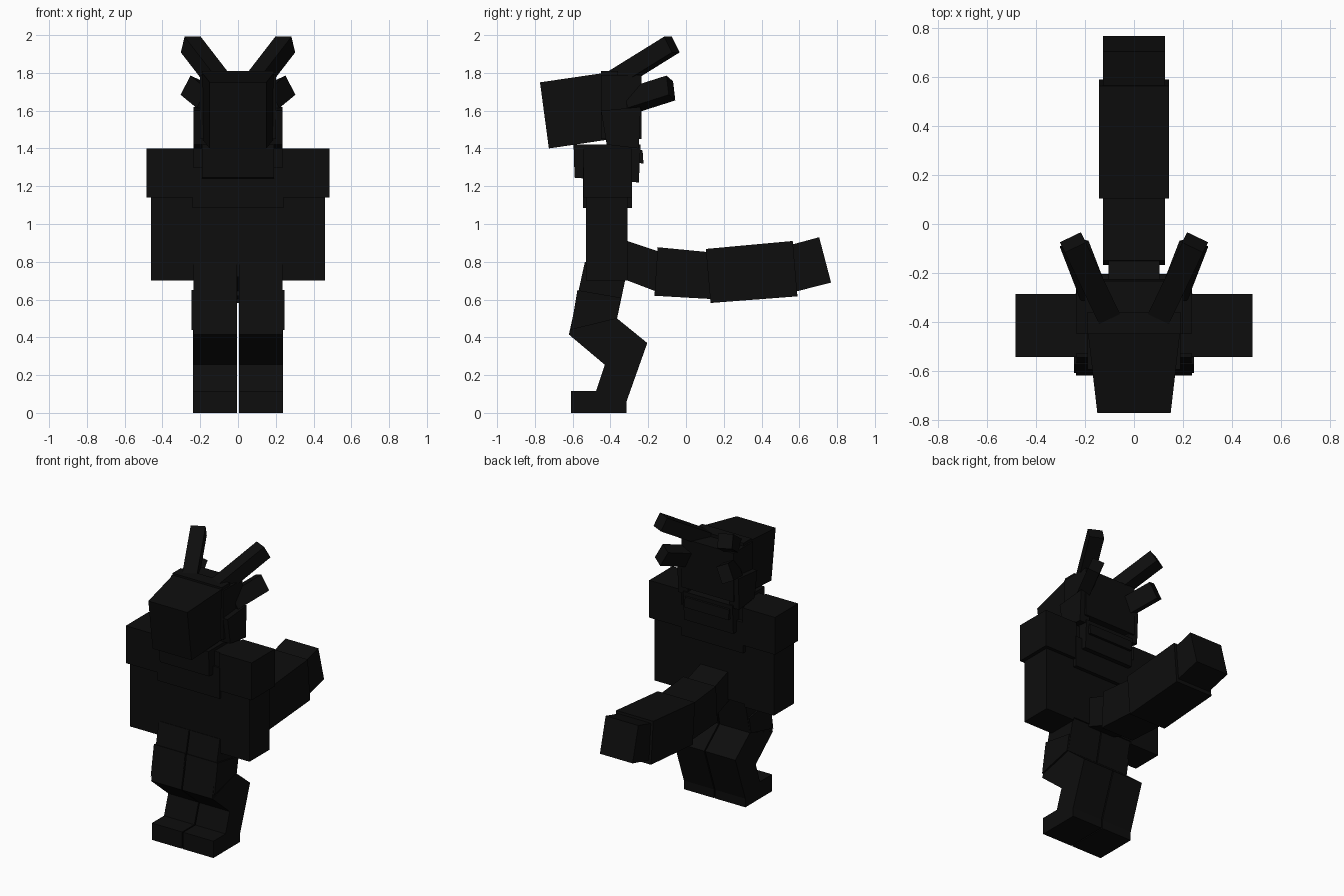
import bpy, bmesh
from mathutils import Vector, Matrix

cube = bpy.data.objects.get("Cube")
if cube:
    bpy.data.objects.remove(cube, do_unlink=True)

BLACK = (0.004, 0.004, 0.004, 1)
black = bpy.data.materials.new("matte_black")
black.use_nodes = True
black.diffuse_color = BLACK
black.node_tree.nodes["Principled BSDF"].inputs["Base Color"].default_value = BLACK


def finish(name, bm):
    bmesh.ops.recalc_face_normals(bm, faces=bm.faces)
    mesh = bpy.data.meshes.new(name)
    bm.to_mesh(mesh)
    bm.free()
    mesh.materials.append(black)
    obj = bpy.data.objects.new(name, mesh)
    bpy.context.collection.objects.link(obj)


def prism(name, profile, x0, x1):
    """Side profile of (y, z) points, extruded across x."""
    bm = bmesh.new()
    face = bm.faces.new([bm.verts.new((x0, y, z)) for y, z in profile])
    ext = bmesh.ops.extrude_face_region(bm, geom=[face])
    moved = [v for v in ext["geom"] if isinstance(v, bmesh.types.BMVert)]
    bmesh.ops.translate(bm, verts=moved, vec=(x1 - x0, 0, 0))
    finish(name, bm)


def block(name, x0, x1, y0, y1, z0, z1):
    prism(name, [(y0, z0), (y1, z0), (y1, z1), (y0, z1)], x0, x1)


def pair(name, make, *args):
    """Build a part on both sides, swapping the sign of its x extent."""
    for side, s in (("left", 1), ("right", -1)):
        make(f"{side}_{name}", *args, s)


def side_block(name, x0, x1, y0, y1, z0, z1, s):
    block(name, s * x0, s * x1, y0, y1, z0, z1)


def side_prism(name, profile, x0, x1, s):
    prism(name, profile, s * x0, s * x1)


def spike(name, base, tip, width, height, roll, s):
    """Square bar running from base to tip."""
    a, b = (Vector((p[0] * s, p[1], p[2])) for p in (base, tip))
    d = b - a
    rot = d.to_track_quat('Y', 'Z').to_matrix().to_4x4()
    bm = bmesh.new()
    bmesh.ops.create_cube(bm, size=1)
    scale = Matrix.Diagonal((width, d.length, height, 1))
    turn = Matrix.Rotation(roll * s, 4, 'Y')
    bm.transform(Matrix.Translation((a + b) / 2) @ rot @ turn @ scale)
    finish(name, bm)


# Torso, chest band and neck
block("torso", -.235, .235, -.53, -.31, .72, 1.4)
block("chest_band", -.24, .24, -.545, -.285, 1.085, 1.3)
prism("neck", [(-.59, 1.245), (-.25, 1.22), (-.24, 1.42), (-.595, 1.42)], -.19, .19)
prism("nape_ridge", [(-.4, 1.34), (-.225, 1.32), (-.23, 1.39), (-.4, 1.42)], -.17, .17)

# Head
block("skull", -.2, .2, -.45, -.235, 1.45, 1.79)
block("brow", -.19, .19, -.45, -.36, 1.7, 1.81)

# Snout narrows toward the nose
bm = bmesh.new()
rings = []
for y_top, z_top, y_low, z_low, half in ((-.773, 1.75, -.726, 1.4, .15),
                                         (-.43, 1.8, -.39, 1.45, .19)):
    rings.append([bm.verts.new(p) for p in (
        (-half, y_top, z_top), (half, y_top, z_top),
        (half, y_low, z_low), (-half, y_low, z_low))])
for ring in rings:
    bm.faces.new(ring)
for i in range(4):
    j = (i + 1) % 4
    bm.faces.new((rings[0][i], rings[0][j], rings[1][j], rings[1][i]))
finish("snout", bm)

# Horns, ears and cheeks
pair("horn", spike, (.08, -.43, 1.73), (.25, -.075, 1.95), .095, .095, 0)
pair("ear", spike, (.16, -.3, 1.65), (.245, -.08, 1.72), .08, .115, -.4)
pair("cheek", side_prism,
     [(-.45, 1.6), (-.42, 1.42), (-.25, 1.4), (-.24, 1.62)], .16, .235)

# Arms with shoulder guards
pair("arm", side_block, .235, .46, -.53, -.31, .7, 1.395)
pair("shoulder", side_block, .235, .485, -.543, -.287, 1.14, 1.4)

# Bent legs
thigh = [(-.535, .8), (-.31, .76), (-.365, .5), (-.48, .46), (-.62, .415)]
cuff = [(-.575, .65), (-.345, .61), (-.365, .5), (-.61, .44)]
shin = [(-.62, .415), (-.365, .5), (-.205, .37), (-.43, .255)]
ankle = [(-.43, .255), (-.205, .37), (-.315, .06), (-.485, .09)]
foot = [(-.61, 0), (-.315, 0), (-.315, .06), (-.35, .117), (-.61, .117)]
pair("thigh", side_prism, thigh, .004, .235)
pair("thigh_cuff", side_prism, cuff, .005, .246)
pair("shin", side_prism, shin, .004, .237)
pair("ankle", side_prism, ankle, .004, .237)
pair("foot", side_prism, foot, .004, .237)

# Segmented tail
prism("tail_root", [(-.4, .94), (-.13, .85), (-.15, .64), (-.4, .735)], -.105, .105)
prism("tail_base", [(-.15, .877), (.13, .85), (.15, .602), (-.167, .62)], -.126, .126)
prism("tail_middle", [(.105, .868), (.565, .91), (.59, .617), (.13, .582)], -.143, .143)
prism("tail_tip", [(.52, .88), (.705, .93), (.768, .69), (.56, .637)], -.126, .126)
